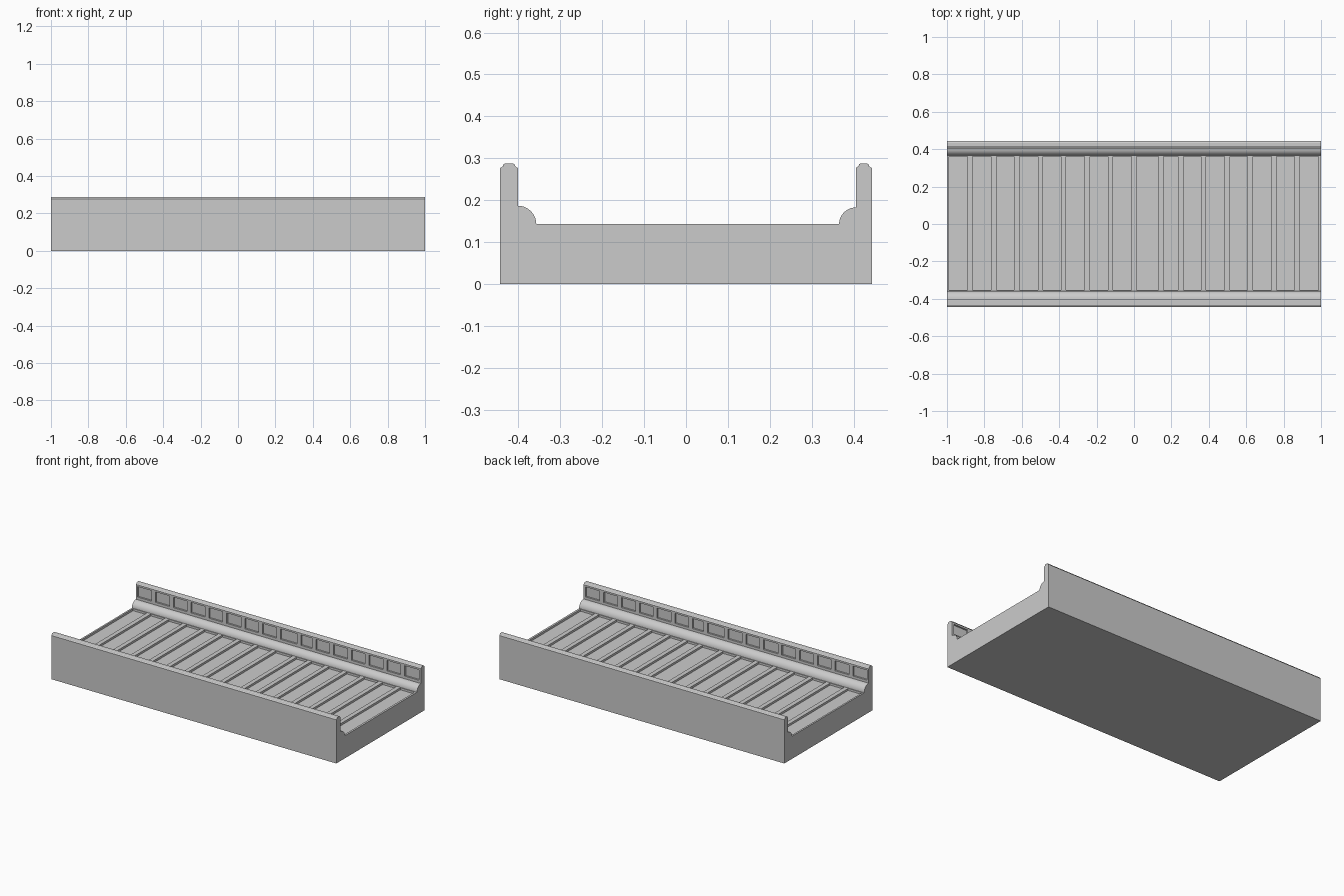
import bpy, bmesh, math

if "Cube" in bpy.data.objects:
    bpy.data.objects.remove(bpy.data.objects["Cube"])

FLOOR = 0.143
RECESS = 0.013

# Strips between the panels: centres along x, with narrow half strips at both ends
strips = [-0.877, -0.75, -0.627, -0.5, -0.377, -0.25, -0.125, 0.0,
          0.145, 0.25, 0.372, 0.498, 0.622, 0.748, 0.872]
half = 0.014
starts = [-0.989] + [s + half for s in strips]
ends = [s - half for s in strips] + [0.987]


def side_profile(outer, inner, radius, steps=10):
    """Half section: outer foot, stepped wall cap, quarter-round foot to the floor."""
    s = 1 if outer > 0 else -1
    o, i = abs(outer), abs(inner)
    pts = [(o, 0), (o, 0.277), (o - 0.006, 0.281), (o - 0.008, 0.286),
           (o - 0.011, 0.288), (i + 0.011, 0.288), (i + 0.008, 0.286),
           (i + 0.006, 0.281), (i, 0.277)]
    for k in range(steps + 1):
        a = math.pi / 2 * k / steps
        pts.append((i - radius * math.sin(a), FLOOR + radius * math.cos(a)))
    return [(s * y, z) for y, z in pts]


def new_object(name, bm):
    bmesh.ops.recalc_face_normals(bm, faces=bm.faces)
    mesh = bpy.data.meshes.new(name)
    bm.to_mesh(mesh)
    bm.free()
    obj = bpy.data.objects.new(name, mesh)
    bpy.context.collection.objects.link(obj)
    return obj


def add_box(bm, lo, hi):
    verts = bmesh.ops.create_cube(bm, size=1)["verts"]
    for v in verts:
        for k in range(3):
            v.co[k] = lo[k] if v.co[k] < 0 else hi[k]


# Channel body: section extruded along x
front = side_profile(-0.443, -0.401, 0.044)
back = side_profile(0.443, 0.405, 0.040)
section = front + back[::-1]
bm = bmesh.new()
face = bm.faces.new([bm.verts.new((-1, y, z)) for y, z in section])
result = bmesh.ops.extrude_face_region(bm, geom=[face])
moved = [g for g in result["geom"] if isinstance(g, bmesh.types.BMVert)]
bmesh.ops.translate(bm, verts=moved, vec=(2, 0, 0))
body = new_object("channel_body", bm)

# Recessed floor panels and recessed wall panels, one set per bay
bm = bmesh.new()
for x0, x1 in zip(starts, ends):
    add_box(bm, (x0, -0.353, FLOOR - RECESS), (x1, 0.361, FLOOR + 0.02))
    add_box(bm, (x0, 0.390, 0.200), (x1, 0.416, 0.266))
    add_box(bm, (x0, -0.412, 0.203), (x1, -0.386, 0.266))
cutter = new_object("panel_cutter", bm)
cutter.hide_render = True

cut = body.modifiers.new("panels", "BOOLEAN")
cut.operation = "DIFFERENCE"
cut.solver = "EXACT"
cut.object = cutter
bpy.context.view_layer.objects.active = body
body.select_set(True)
cutter.select_set(False)
bpy.ops.object.modifier_apply(modifier=cut.name)
bpy.data.objects.remove(cutter, do_unlink=True)
bpy.ops.object.shade_smooth_by_angle(angle=math.radians(20))
